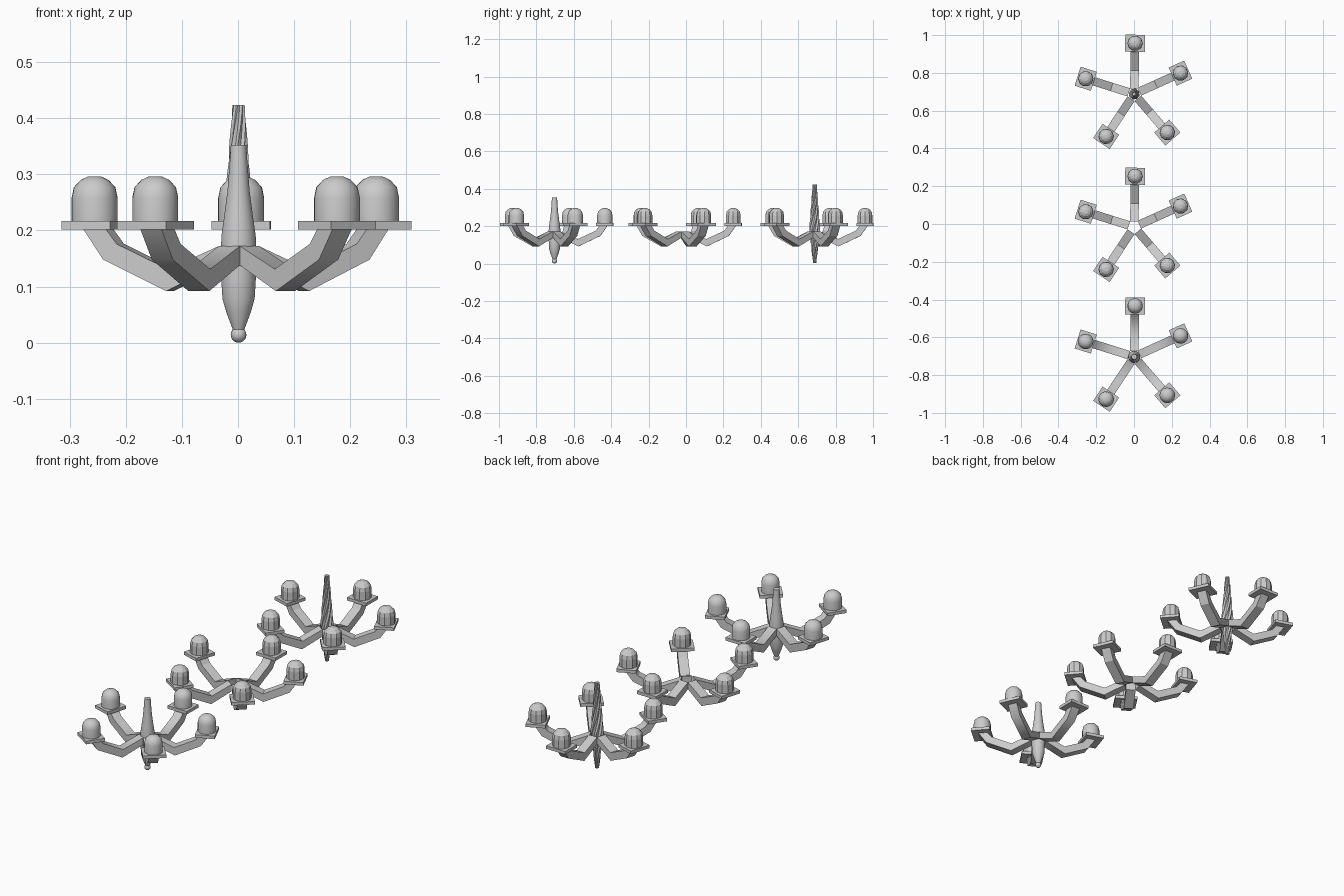
import bpy, bmesh, math
from mathutils import Matrix

if "Cube" in bpy.data.objects:
    bpy.data.objects.remove(bpy.data.objects["Cube"])

ANGLES = [89, 24.3, -49.3, -123.5, 162.5]
REACH = 0.269
ARM = [(0.030, 0.172), (0.125, 0.131), (0.221, 0.176), (0.243, 0.205),
       (0.285, 0.205), (0.246, 0.148), (0.128, 0.092), (0.030, 0.138)]
CAP = [(0.041, 0.214), (0.041, 0.258), (0.037, 0.277), (0.025, 0.290), (0.012, 0.296)]


def finish(name, bm, loc, rot=0, smooth=None):
    bmesh.ops.recalc_face_normals(bm, faces=bm.faces[:])
    me = bpy.data.meshes.new(name)
    bm.to_mesh(me)
    bm.free()
    if smooth:
        me.shade_smooth()
        me.set_sharp_from_angle(angle=math.radians(smooth))
    ob = bpy.data.objects.new(name, me)
    ob.location = loc
    ob.rotation_euler.z = rot
    bpy.context.collection.objects.link(ob)


def lathe(name, profile, n, loc, rot=0, smooth=None, flute=0, twist=0):
    """Stack rings along z; flute alternates the radius, twist turns each ring."""
    bm = bmesh.new()
    rings = []
    for k, (r, z) in enumerate(profile):
        ring = []
        for i in range(n):
            a = 2 * math.pi * (i + 0.5) / n + twist * k
            q = r * (1 - flute * (i % 2))
            ring.append(bm.verts.new((q * math.cos(a), q * math.sin(a), z)))
        rings.append(ring)
    for lo, hi in zip(rings, rings[1:]):
        for i in range(n):
            j = (i + 1) % n
            bm.faces.new((lo[i], lo[j], hi[j], hi[i]))
    bm.faces.new(rings[0])
    bm.faces.new(rings[-1])
    finish(name, bm, loc, rot, smooth)


def arm(name, loc, rot, smooth):
    """Bent bar of four-sided section, swept through two elbows."""
    bm = bmesh.new()
    w, n = 0.0225, len(ARM)
    left = [bm.verts.new((x, -w, z)) for x, z in ARM]
    right = [bm.verts.new((x, w, z)) for x, z in ARM]
    for i in range(n):
        j = (i + 1) % n
        bm.faces.new((left[i], left[j], right[j], right[i]))
    for side in (left, right):
        for i in range(3):
            bm.faces.new((side[i], side[i + 1], side[n - 2 - i], side[n - 1 - i]))
    finish(name, bm, loc, rot, smooth)


def chandelier(prefix, y, sides, smooth):
    loc = (0.001, y, 0)
    for deg in ANGLES:
        a = math.radians(deg)
        arm(prefix + "_arm", loc, a, smooth)
        # square drip plate
        bm = bmesh.new()
        bmesh.ops.create_cube(bm, size=1, matrix=Matrix.Translation((REACH, 0, 0.209))
                              @ Matrix.Diagonal((0.09, 0.105, 0.015, 1)))
        finish(prefix + "_plate", bm, loc, a)
        # domed lamp
        tip = (loc[0] + REACH * math.cos(a), y + REACH * math.sin(a), 0)
        lathe(prefix + "_lamp", CAP, sides, tip, a, smooth)


chandelier("front", -0.703, 20, 60)
chandelier("middle", -0.016, 10, None)
chandelier("rear", 0.688, 10, None)

# smooth turned spindle and finial ball
SPINDLE = [(0.009, 0.02), (0.013, 0.03), (0.022, 0.054), (0.029, 0.078), (0.031, 0.11),
           (0.032, 0.15), (0.031, 0.19), (0.026, 0.225), (0.020, 0.27), (0.016, 0.32), (0.014, 0.352)]
lathe("front_spindle", SPINDLE, 20, (0.001, -0.703, 0), 0, 50)
bm = bmesh.new()
bmesh.ops.create_uvsphere(bm, u_segments=16, v_segments=10, radius=0.014,
                          matrix=Matrix.Translation((0, 0, 0.014)))
finish("front_finial", bm, (0.001, -0.703, 0), 0, 60)

# twisted fluted spindle, tapered at both ends
rope = []
for k in range(29):
    t = k / 28
    r = 0.009 + 0.021 * t / 0.42 if t < 0.42 else 0.03 - 0.019 * (t - 0.42) / 0.58
    rope.append((r, 0.004 + 0.42 * t))
lathe("rear_spindle", rope, 16, (0.001, 0.688, 0), 0, None, 0.25, math.radians(9))
